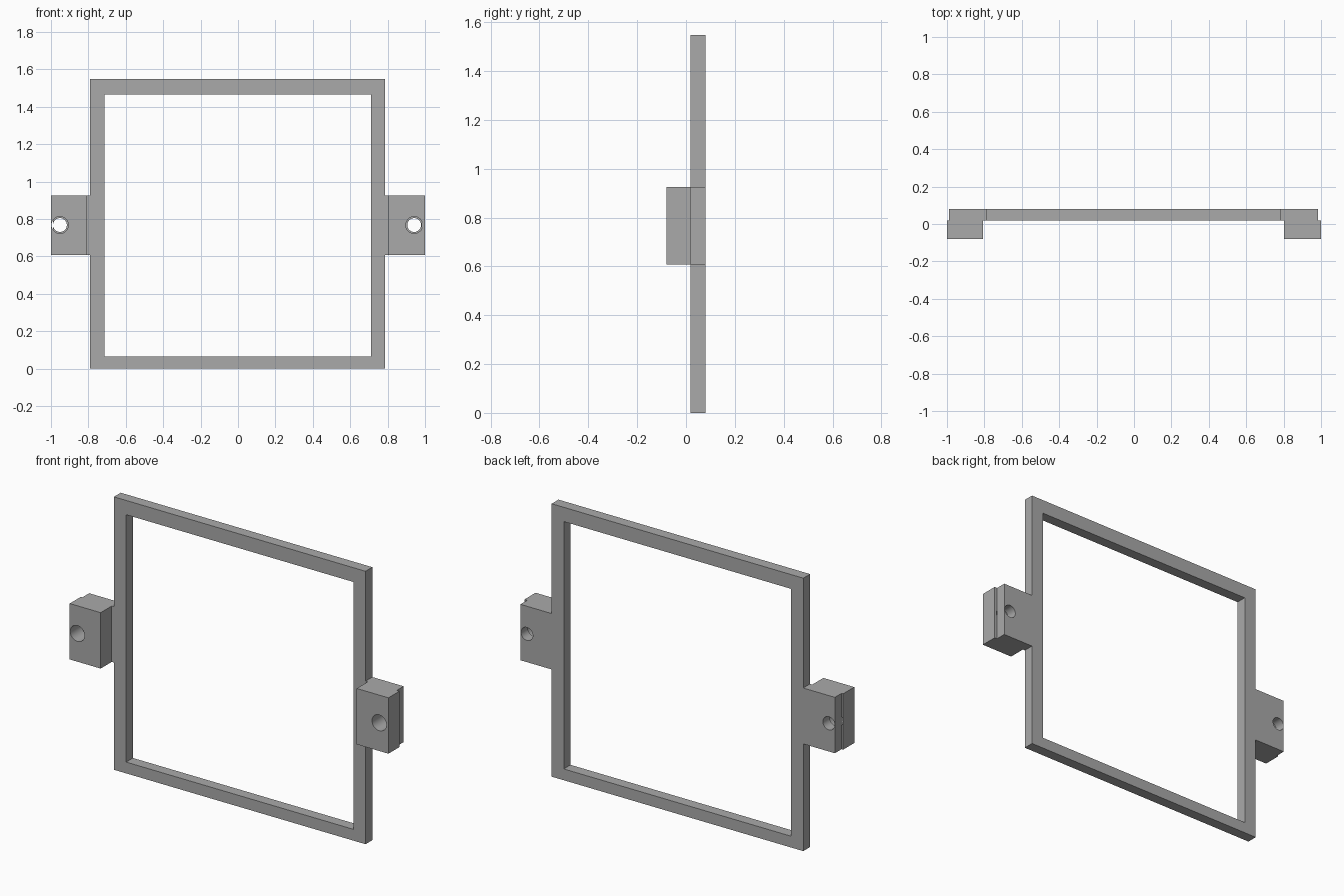
import bpy
import math

cube = bpy.data.objects.get("Cube")
if cube:
    bpy.data.objects.remove(cube, do_unlink=True)

grey = bpy.data.materials.new("plain grey")
grey.use_nodes = True
grey.diffuse_color = (0.4, 0.4, 0.4, 1)
grey.node_tree.nodes["Principled BSDF"].inputs["Base Color"].default_value = (0.4, 0.4, 0.4, 1)


def box(name, x, y, z):
    """Box spanning the given (low, high) ranges."""
    bpy.ops.mesh.primitive_cube_add(size=1, location=[sum(r) / 2 for r in (x, y, z)])
    obj = bpy.context.object
    obj.name = name
    obj.scale = [abs(r[1] - r[0]) for r in (x, y, z)]
    bpy.ops.object.transform_apply(location=False, rotation=False, scale=True)
    obj.data.materials.append(grey)
    return obj


def cut(obj, cutter):
    """Subtract the cutter, then discard it."""
    cutter.hide_render = True
    mod = obj.modifiers.new("opening", 'BOOLEAN')
    mod.operation = 'DIFFERENCE'
    mod.solver = 'EXACT'
    mod.object = cutter
    bpy.ops.object.select_all(action='DESELECT')
    obj.select_set(True)
    bpy.context.view_layer.objects.active = obj
    bpy.ops.object.modifier_apply(modifier=mod.name)
    bpy.data.objects.remove(cutter, do_unlink=True)
    bpy.ops.object.shade_smooth_by_angle(angle=math.radians(30))


def drill(obj, x, radius):
    """Round hole along y through the lug."""
    bpy.ops.mesh.primitive_cylinder_add(
        vertices=48, radius=radius, depth=1, location=(x, 0, 0.768),
        rotation=(math.pi / 2, 0, 0))
    cutter = bpy.context.object
    cutter.data.materials.append(grey)
    cut(obj, cutter)


# Square frame with its opening
plate_y = (0.019, 0.08)
lug_z = (0.608, 0.925)
frame = box("frame", (-0.792, 0.787), plate_y, (0, 1.548))
cut(frame, box("frame_opening", (-0.715, 0.711), (-1, 1), (0.064, 1.467)))

# Side lugs: a thin tab level with the frame and a thicker block in front,
# with a wider hole through the block than through the tab
for side, root, tab_end, inner, outer, hole in (
        ("left", 0.787, 0.983, 0.801, 1.0, 0.942),
        ("right", -0.792, -0.99, -0.806, -1.0, -0.952)):
    tab = box(side + "_tab", sorted((root, tab_end)), plate_y, lug_z)
    drill(tab, hole, 0.037)
    block = box(side + "_block", sorted((inner, outer)), (-0.08, plate_y[0]), lug_z)
    drill(block, hole, 0.045)
